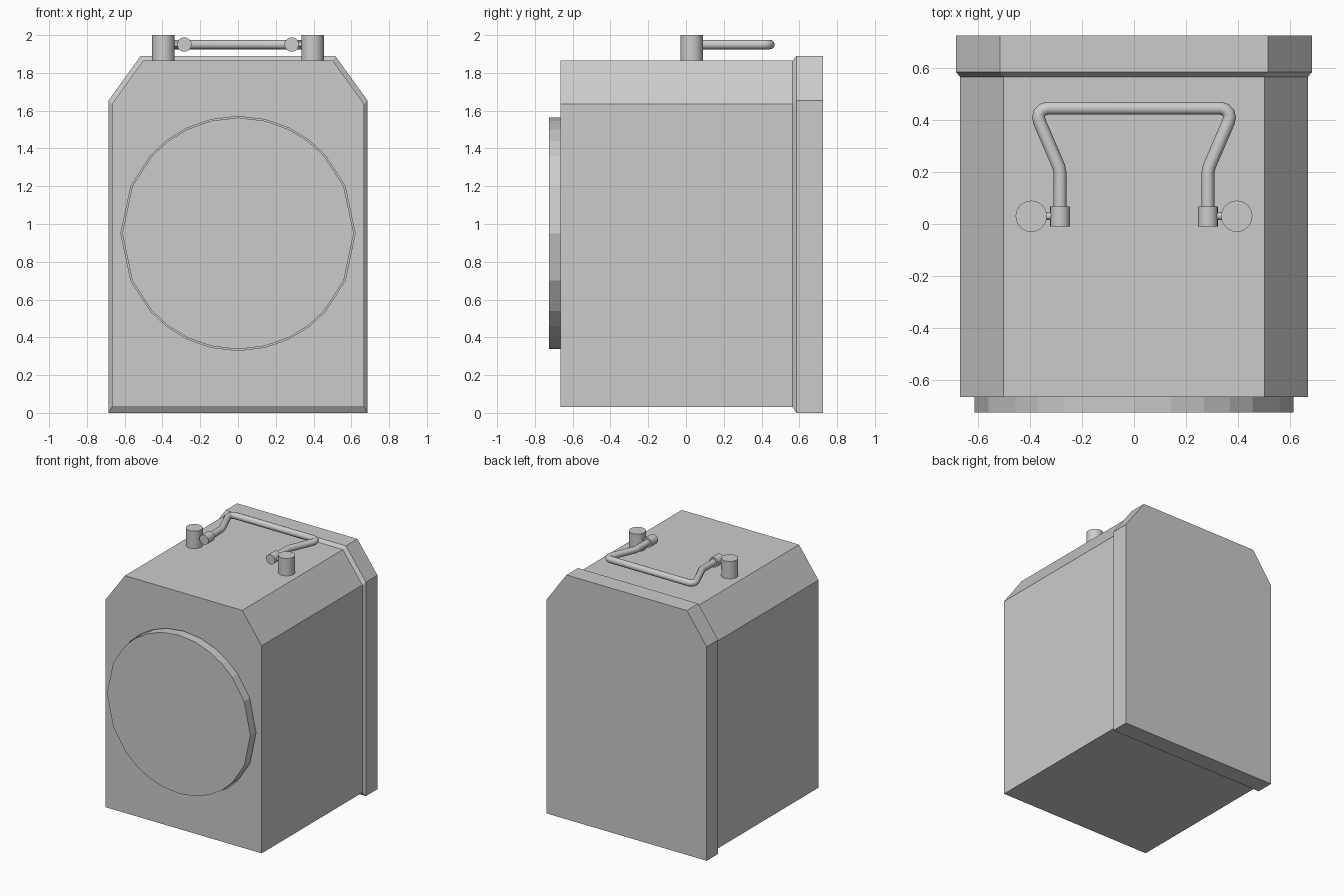
import bpy, bmesh, math
from mathutils import Vector

if "Cube" in bpy.data.objects:
    bpy.data.objects.remove(bpy.data.objects["Cube"])


def loft(name, sections):
    """Closed solid skinned through (y, [(x, z), ...]) outlines."""
    bm = bmesh.new()
    rings = [[bm.verts.new((x, y, z)) for x, z in pts] for y, pts in sections]
    n = len(rings[0])
    for a, b in zip(rings, rings[1:]):
        for i in range(n):
            j = (i + 1) % n
            bm.faces.new((a[i], a[j], b[j], b[i]))
    bm.faces.new(rings[0])
    bm.faces.new(rings[-1])
    bmesh.ops.recalc_face_normals(bm, faces=bm.faces)
    me = bpy.data.meshes.new(name)
    bm.to_mesh(me)
    bm.free()
    ob = bpy.data.objects.new(name, me)
    bpy.context.collection.objects.link(ob)
    return ob


def housing(w, bottom, shoulder, top, flat):
    return [(-w, bottom), (w, bottom), (w, shoulder), (flat, top), (-flat, top), (-w, shoulder)]


def dial(r):
    quarter = [0, 24, 42, 53, 64, 76.5]
    angles = (quarter + [90] + [180 - a for a in quarter[:0:-1]]
              + [180 + a for a in quarter] + [270] + [360 - a for a in quarter[:0:-1]])
    return [(r * math.cos(math.radians(a)), 0.95 + r * math.sin(math.radians(a))) for a in angles]


def smooth(ob):
    bpy.ops.object.select_all(action='DESELECT')
    ob.select_set(True)
    bpy.context.view_layer.objects.active = ob
    bpy.ops.object.shade_smooth_by_angle(angle=math.radians(35))


def rod(name, a, b, r):
    a, b = Vector(a), Vector(b)
    bpy.ops.mesh.primitive_cylinder_add(vertices=24, radius=r, depth=(b - a).length, location=(a + b) / 2)
    ob = bpy.context.object
    ob.name = name
    ob.rotation_euler = (b - a).to_track_quat('Z', 'Y').to_euler()
    smooth(ob)


# Housing with chamfered shoulders and a thicker rear flange
front = housing(0.668, 0.03, 1.635, 1.865, 0.502)
rear = housing(0.685, 0.0, 1.655, 1.89, 0.515)
body = loft("housing", [(-0.665, front), (0.565, front), (0.585, rear), (0.725, rear)])

# Shallow recess leaving a thin gap around the front disc
cutter = loft("recess_cutter", [(-0.8, dial(0.62)), (-0.635, dial(0.62))])
cutter.hide_render = True
cutter.hide_set(True)
mod = body.modifiers.new("recess", 'BOOLEAN')
mod.operation = 'DIFFERENCE'
mod.solver = 'EXACT'
mod.object = cutter

# Front disc
loft("front_disc", [(-0.725, dial(0.613)), (-0.634, dial(0.613))])

# Handle mounts: post, pivot pin and collar on each side
for side, s in (("left", -1), ("right", 1)):
    rod(side + "_post", (s * 0.395, 0.03, 1.86), (s * 0.395, 0.03, 2.0), 0.06)
    rod(side + "_pin", (s * 0.28, 0.03, 1.95), (s * 0.36, 0.03, 1.95), 0.014)
    rod(side + "_collar", (s * 0.284, -0.01, 1.95), (s * 0.284, 0.068, 1.95), 0.038)

# Bent carrying handle, folded back
half = [(0.284, 0.05), (0.284, 0.195), (0.289, 0.22), (0.362, 0.39), (0.367, 0.41),
        (0.363, 0.427), (0.351, 0.439), (0.333, 0.445)]
path = half + [(-x, y) for x, y in reversed(half)]
cu = bpy.data.curves.new("handle", 'CURVE')
cu.dimensions = '3D'
cu.bevel_depth = 0.025
cu.bevel_resolution = 4
cu.use_fill_caps = True
sp = cu.splines.new('POLY')
sp.points.add(len(path) - 1)
for p, (x, y) in zip(sp.points, path):
    p.co = (x, y, 1.95, 1)
sp.use_smooth = True
bpy.context.collection.objects.link(bpy.data.objects.new("handle", cu))
